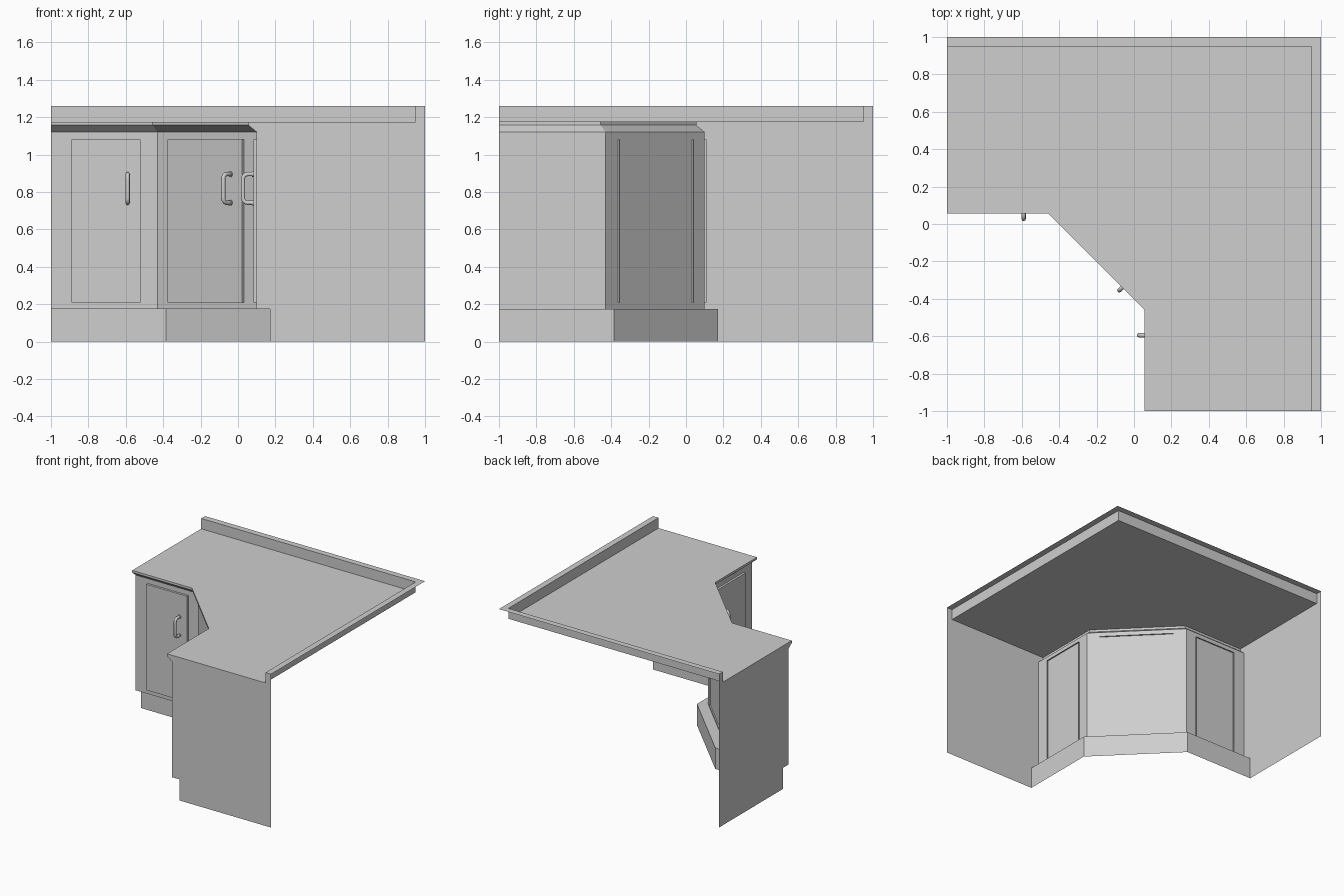
import bpy, bmesh, math
from mathutils import Matrix, Vector

cube = bpy.data.objects.get("Cube")
if cube:
    bpy.data.objects.remove(cube, do_unlink=True)

grey = bpy.data.materials.new("plain grey")
grey.use_nodes = True
GREY = (0.62, 0.62, 0.62, 1)
grey.diffuse_color = GREY
grey.node_tree.nodes["Principled BSDF"].inputs["Base Color"].default_value = GREY


def add_mesh(name, bm):
    mesh = bpy.data.meshes.new(name)
    bm.to_mesh(mesh)
    bm.free()
    mesh.materials.append(grey)
    obj = bpy.data.objects.new(name, mesh)
    bpy.context.collection.objects.link(obj)
    return obj


def sweep(name, profile):
    """Sweep (distance, height, corner) points around the angled inner corner."""
    bm = bmesh.new()
    rows = [[bm.verts.new((x, y, z)) for x, y in ((-1, d), (c, d), (d, c), (d, -1))]
            for d, z, c in profile]
    for low, high in zip(rows, rows[1:]):
        for i in range(3):
            bm.faces.new((low[i], low[i + 1], high[i + 1], high[i]))
    bmesh.ops.remove_doubles(bm, verts=bm.verts, dist=0.0001)
    return add_mesh(name, bm)


# Open-backed cabinet body, worktop and upstand
TOE = [(0.17, 0, -0.385), (0.17, 0.173, -0.385), (0.1, 0.173, -0.43)]
FRONT = [TOE[-1], (0.1, 1.12, -0.43), (0.055, 1.157, -0.457)]
TOP = [FRONT[-1], (0.055, 1.175, -0.457), (0.95, 1.175, 0.95)]
UPSTAND = [TOP[-1], (0.95, 1.26, 0.95), (1, 1.26, 1)]
sweep("toe_kick", TOE)
sweep("cabinet_front", FRONT)
sweep("worktop", TOP)
sweep("back_upstand", UPSTAND)

# Flat end panels that follow the whole section
section = [(d, z) for d, z, c in TOE + FRONT[1:] + TOP[1:] + UPSTAND[1:]] + [(1, 0)]
for name, place, order in (("left_facing_end_panel", lambda d, z: (-1, d, z), 1),
                           ("front_end_panel", lambda d, z: (d, -1, z), -1)):
    bm = bmesh.new()
    bm.faces.new([bm.verts.new(place(d, z)) for d, z in section[::order]])
    add_mesh(name, bm)

DOOR_LOW, DOOR_HIGH = 0.21, 1.08
DOOR_OUT, DOOR_IN = 0.018, 0.01


def add_door(name, matrix, width):
    """Hollow door panel, open at the back."""
    bm = bmesh.new()
    size = (width, DOOR_OUT + DOOR_IN, DOOR_HIGH - DOOR_LOW)
    centre = Vector((0, (DOOR_IN - DOOR_OUT) / 2, (DOOR_LOW + DOOR_HIGH) / 2))
    bmesh.ops.create_cube(bm, size=1, matrix=Matrix.Translation(centre) @ Matrix.Diagonal((*size, 1)))
    back = [f for f in bm.faces if f.normal.y > 0.9]
    bmesh.ops.delete(bm, geom=back, context="FACES")
    bm.transform(matrix)
    add_mesh(name, bm)


def add_handle(name, matrix, x):
    """Round bar handle bent from one tube."""
    low, high, reach, bend = 0.742, 0.895, 0.073, 0.025
    points = [(x, 0, low)]
    for z, start in ((low + bend, -90), (high - bend, 0)):
        for step in range(6):
            a = math.radians(start + step * 18)
            points.append((x, -(reach - bend) - bend * math.cos(a), z + bend * math.sin(a)))
    points.append((x, 0, high))
    curve = bpy.data.curves.new(name, "CURVE")
    curve.dimensions = "3D"
    curve.bevel_depth = 0.0115
    curve.bevel_resolution = 3
    spline = curve.splines.new("POLY")
    spline.points.add(len(points) - 1)
    for point, co in zip(spline.points, points):
        point.co = (*(matrix @ Vector(co)), 1)
    curve.materials.append(grey)
    obj = bpy.data.objects.new(name, curve)
    bpy.context.collection.objects.link(obj)
    # Round base plates against the door
    for end, z in (("lower", low), ("upper", high)):
        bm = bmesh.new()
        spot = Matrix.Translation((x, -DOOR_OUT - 0.003, z)) @ Matrix.Rotation(math.pi / 2, 4, "X")
        bmesh.ops.create_cone(bm, cap_ends=True, segments=16, radius1=0.015, radius2=0.015,
                              depth=0.008, matrix=matrix @ spot)
        add_mesh(f"{name}_{end}_base", bm)


# One door and handle on each of the three cabinet faces
for side, centre, turn, width, grip in (("left_run", (-0.705, 0.1), 0, 0.37, 0.115),
                                        ("corner", (-0.165, -0.165), -45, 0.56, 0.195),
                                        ("right_run", (0.1, -0.705), -90, 0.37, -0.11)):
    place = Matrix.Translation((*centre, 0)) @ Matrix.Rotation(math.radians(turn), 4, "Z")
    add_door(side + "_door", place, width)
    add_handle(side + "_handle", place, grip)
